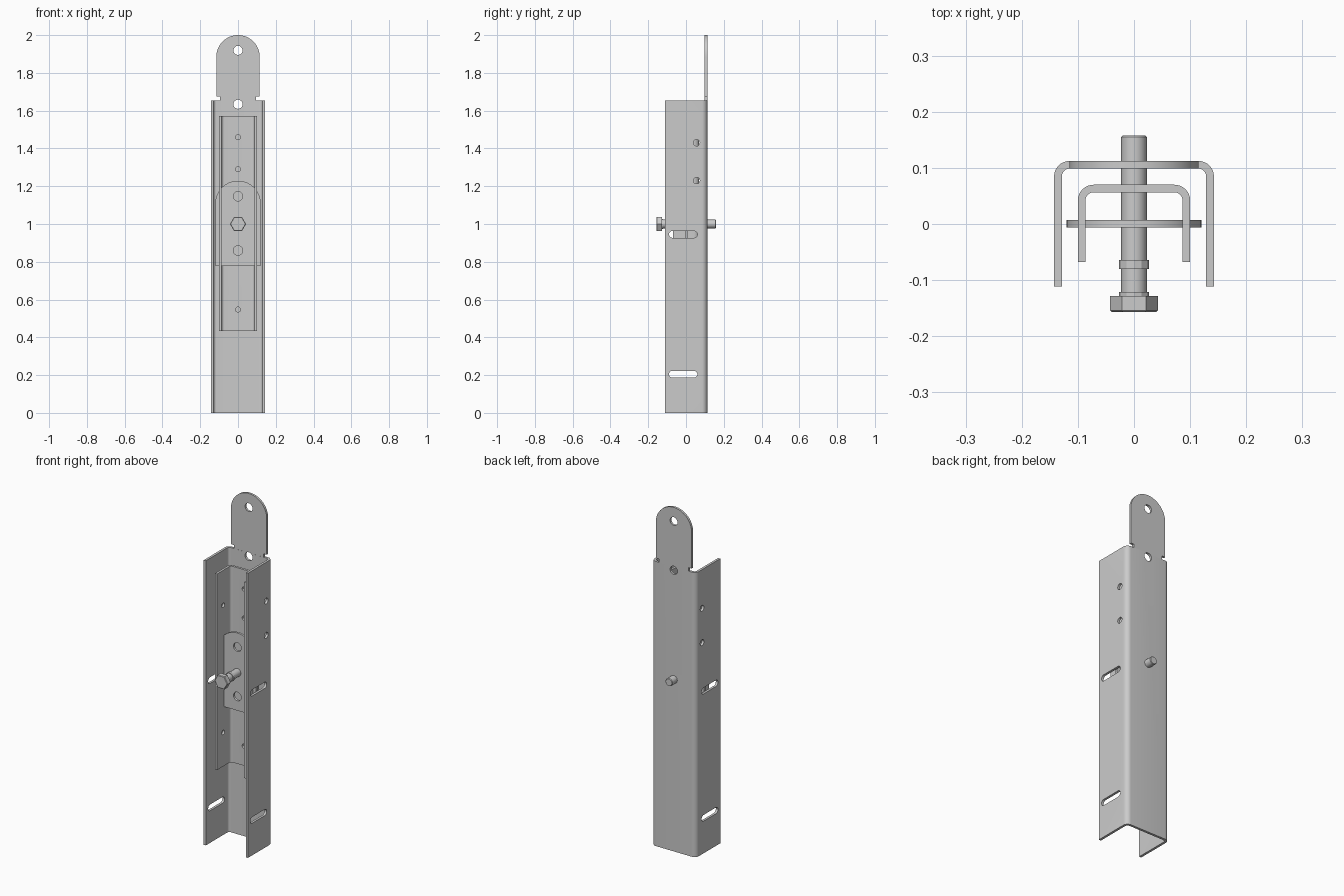
import bpy, bmesh, math
from mathutils import Matrix, Vector

if "Cube" in bpy.data.objects:
    bpy.data.objects.remove(bpy.data.objects["Cube"])


def add_object(name, bm, smooth=True):
    bmesh.ops.recalc_face_normals(bm, faces=bm.faces)
    me = bpy.data.meshes.new(name)
    bm.to_mesh(me)
    bm.free()
    ob = bpy.data.objects.new(name, me)
    bpy.context.collection.objects.link(ob)
    return ob


def prism(name, pts, direction):
    """Extrude a closed 3D outline along a direction."""
    bm = bmesh.new()
    face = bm.faces.new([bm.verts.new(p) for p in pts])
    geo = bmesh.ops.extrude_face_region(bm, geom=[face], use_keep_orig=True)
    verts = [g for g in geo["geom"] if isinstance(g, bmesh.types.BMVert)]
    bmesh.ops.translate(bm, verts=verts, vec=Vector(direction))
    return add_object(name, bm)


def arc(cx, cy, r, a0, a1, n):
    return [(cx + r * math.cos(math.radians(a0 + (a1 - a0) * i / n)),
             cy + r * math.sin(math.radians(a0 + (a1 - a0) * i / n))) for i in range(n + 1)]


def u_channel(name, hw, y0, y1, t, r, z0, z1):
    """Bent sheet channel, open towards the front."""
    outer = [(hw, y0)] + arc(hw - r, y1 - r, r, 0, 90, 8)
    inner = [(hw - t, y0)] + arc(hw - r, y1 - r, r - t, 0, 90, 8)
    flip = lambda side: [(-x, y) for x, y in reversed(side)]
    loop = outer + flip(outer) + [(-x, y) for x, y in inner] + list(reversed(inner))
    return prism(name, [(x, y, z0) for x, y in loop], (0, 0, z1 - z0))


def hole_y(z, r):
    pts = arc(0, z, r, 0, 360, 32)[:-1]
    return prism("cutter", [(x, -0.3, zz) for x, zz in pts], (0, 0.6, 0))


def slot_x(y0, y1, z, r):
    """Rounded slot through both flanges (a round hole when y0 == y1)."""
    pts = arc(y1, z, r, -90, 90, 16) + arc(y0, z, r, 90, 270, 16)
    if y0 == y1:
        pts = arc(y0, z, r, 0, 360, 32)[:-1]
    return prism("cutter", [(-0.3, y, zz) for y, zz in pts], (0.6, 0, 0))


def cut(ob, cutters):
    for c in cutters:
        m = ob.modifiers.new("cut", 'BOOLEAN')
        m.operation, m.solver, m.object = 'DIFFERENCE', 'EXACT', c
    dg = bpy.context.evaluated_depsgraph_get()
    me = bpy.data.meshes.new_from_object(ob.evaluated_get(dg))
    ob.modifiers.clear()
    ob.data = me
    for c in cutters:
        bpy.data.objects.remove(c)


# Outer channel with flange holes and slots
channel = u_channel("outer_channel", 0.1425, -0.1115, 0.1125, 0.0138, 0.028, 0, 1.655)
cut(channel, [hole_y(1.634, 0.024)]
    + [slot_x(0.056, 0.056, z, 0.017) for z in (1.43, 1.23)]
    + [slot_x(-0.072, 0.042, z, 0.018) for z in (0.945, 0.205)])

# Hanging tongue with relief notches and rounded top
outline = [(-0.095, 1.655), (0.095, 1.655), (0.095, 1.675), (0.115, 1.675)]
outline += arc(0, 1.885, 0.115, 0, 180, 32) + [(-0.115, 1.675), (-0.095, 1.675)]
tongue = prism("hanging_tongue", [(x, 0.0992, z) for x, z in outline], (0, 0.0133, 0))
cut(tongue, [hole_y(1.634, 0.024), hole_y(1.919, 0.024)])

# Inner channel
inner = u_channel("inner_channel", 0.1, -0.068, 0.07, 0.0135, 0.028, 0.433, 1.573)
cut(inner, [hole_y(z, 0.013) for z in (1.46, 1.29, 0.547)]
    + [slot_x(-0.012, -0.012, z, 0.013) for z in (1.37, 0.63)])

# Round-topped clamp plate
outline = [(-0.12, 0.778), (0.12, 0.778)] + arc(0, 1.109, 0.12, 0, 180, 32)
plate = prism("clamp_plate", [(x, -0.006, z) for x, z in outline], (0, 0.013, 0))
cut(plate, [hole_y(1.147, 0.025), hole_y(0.86, 0.025)])


def turned(name, sides, r, y0, y1, bevel=0.0):
    """Round or faceted part along y at bolt height."""
    pts = arc(0, 1.0, r, 0, 360, sides)[:-1]
    ob = prism(name, [(x, y0, z) for x, z in pts], (0, y1 - y0, 0))
    if bevel:
        bm = bmesh.new()
        bm.from_mesh(ob.data)
        rim = [e for e in bm.edges if all(abs(v.co.y - y1) < 1e-5 for v in e.verts)]
        bmesh.ops.bevel(bm, geom=rim, offset=bevel, segments=1, affect='EDGES')
        bm.to_mesh(ob.data)
        bm.free()
    return ob


# Bolt: shank, hex head, washer collar and lock nut
turned("bolt_shank", 32, 0.0228, -0.14, 0.158, 0.003)
turned("bolt_head", 6, 0.0425, -0.128, -0.157, 0.003)
turned("bolt_collar", 12, 0.027, -0.128, -0.121)
turned("lock_nut", 12, 0.027, -0.08, -0.064)

# Smooth the bends and round edges, keep corners crisp
for ob in bpy.context.scene.objects:
    ob.select_set(True)
    bpy.context.view_layer.objects.active = ob
bpy.ops.object.shade_smooth_by_angle(angle=math.radians(25))
